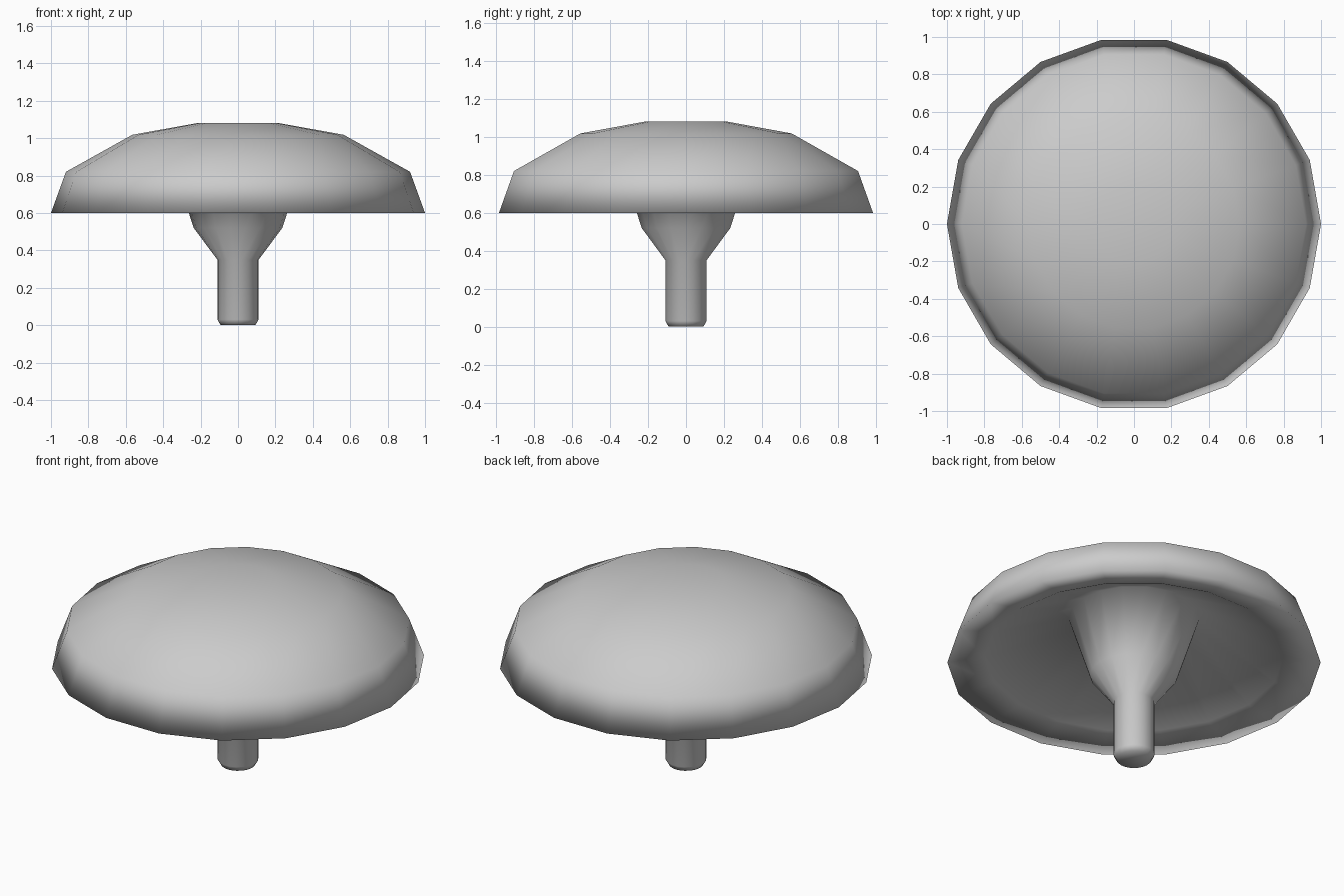
import bpy, bmesh, math

if "Cube" in bpy.data.objects:
    bpy.data.objects.remove(bpy.data.objects["Cube"])

SIDES = 18


def lathe(name, profile):
    """Revolve (radius, z) points around z; radius 0 makes a pole."""
    bm = bmesh.new()
    rings = []
    for r, z in profile:
        if r == 0:
            rings.append([bm.verts.new((0, 0, z))] * SIDES)
        else:
            rings.append([bm.verts.new((r * math.cos(math.tau * i / SIDES),
                                        r * math.sin(math.tau * i / SIDES), z))
                          for i in range(SIDES)])
    for a, b in zip(rings, rings[1:]):
        for i in range(SIDES):
            j = (i + 1) % SIDES
            corners = list(dict.fromkeys((a[i], a[j], b[j], b[i])))
            bm.faces.new(corners)
    bmesh.ops.recalc_face_normals(bm, faces=bm.faces)
    mesh = bpy.data.meshes.new(name)
    bm.to_mesh(mesh)
    bm.free()
    mesh.shade_smooth()
    obj = bpy.data.objects.new(name, mesh)
    bpy.context.collection.objects.link(obj)
    return obj


# Mushroom: stem, flared neck, sloping underside and domed cap in one skin
lathe("mushroom", [
    (0, 0), (0.093, 0), (0.11, 0.03), (0.11, 0.35),    # stem
    (0.237, 0.52), (0.35, 0.87),                       # flared neck
    (0.80, 0.635), (1.0, 0.60),                        # underside and rim
    (0.92, 0.82), (0.565, 1.018), (0.21, 1.082), (0, 1.082),  # cap
])
